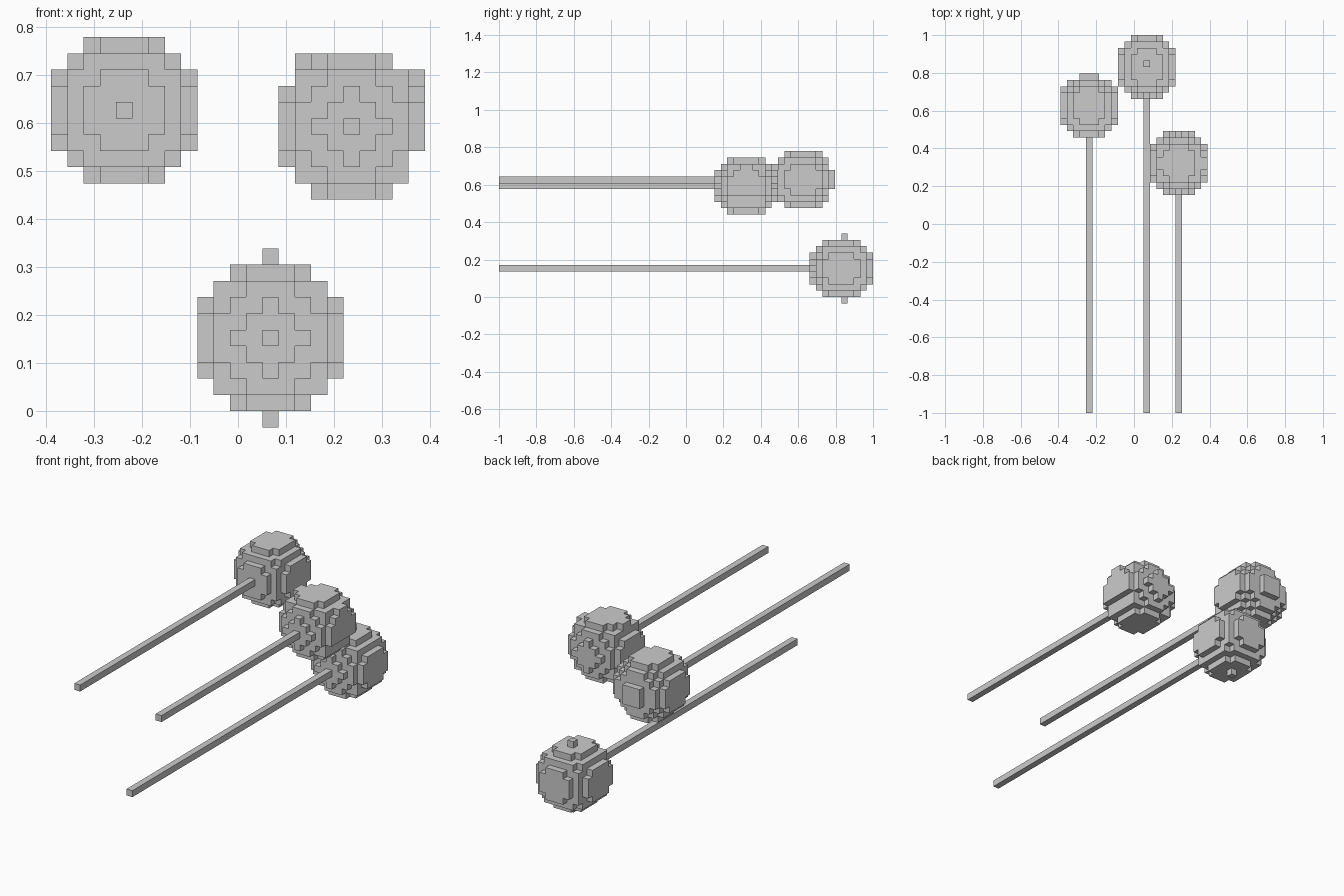
import bpy, bmesh
from mathutils import Vector

if "Cube" in bpy.data.objects:
    bpy.data.objects.remove(bpy.data.objects["Cube"])

S = 2 / 59                                   # block size
ORIGIN = Vector((-11.5 * S, -1.0, 0.0))      # corner of the block grid


def finish(name, bm):
    mesh = bpy.data.meshes.new(name)
    bm.to_mesh(mesh)
    bm.free()
    obj = bpy.data.objects.new(name, mesh)
    bpy.context.collection.objects.link(obj)


def block_shell(name, cells):
    """Outer skin of a set of grid blocks, flat areas merged."""
    bm = bmesh.new()
    verts = {}

    def vert(p):
        if p not in verts:
            verts[p] = bm.verts.new(ORIGIN + Vector(p) * S)
        return verts[p]

    for c in cells:
        for axis in range(3):
            for side in (0, 1):
                n = list(c)
                n[axis] += 1 if side else -1
                if tuple(n) in cells:
                    continue
                a, b = (axis + 1) % 3, (axis + 2) % 3
                loop = []
                for da, db in ((0, 0), (1, 0), (1, 1), (0, 1)):
                    p = list(c)
                    p[axis] += side
                    p[a] += da
                    p[b] += db
                    loop.append(vert(tuple(p)))
                bm.faces.new(loop if side else loop[::-1])
    bmesh.ops.dissolve_limit(bm, angle_limit=0.01, verts=bm.verts[:],
                             edges=bm.edges[:])
    finish(name, bm)


def ball_cells(center, radii):
    lo = [int(c) - 7 for c in center]
    return {(x, y, z)
            for x in range(lo[0], lo[0] + 15)
            for y in range(lo[1], lo[1] + 15)
            for z in range(lo[2], lo[2] + 15)
            if sum(((p - c) / r) ** 2
                   for p, c, r in zip((x, y, z), center, radii)) <= 1}


def stick(name, i, k, j_end):
    """Square rod one block thick, running from the front to a ball."""
    bm = bmesh.new()
    bmesh.ops.create_cube(bm, size=1)
    for v in bm.verts:
        v.co = ORIGIN + Vector(((i + 0.5 + v.co.x) * S,
                                (v.co.y + 0.5) * j_end * S,
                                (k + 0.5 + v.co.z) * S))
    finish(name, bm)


# Balls: name, centre in blocks, radii, first block row in y
balls = [
    ("left", (4, 47.35, 18), (4.95, 5.07, 4.95), 43),
    ("right", (18, 38.5, 17), (4.95, 5.0, 4.95), 34),
    ("lower", (13, 53.6, 4), (4.95, 5.07, 5.025), 49),
]
for side, center, radii, j0 in balls:
    cells = ball_cells(center, radii)
    if side == "right":                      # slightly uneven rim
        cells |= {(15, j, 21) for j in (38, 39)}
        cells |= {(22, j, 20) for j in (38, 39)}
        cells -= {(22, j, 15) for j in range(34, 44)}
    block_shell(side + "_ball", cells)
    stick(side + "_stick", center[0], center[2], j0)
